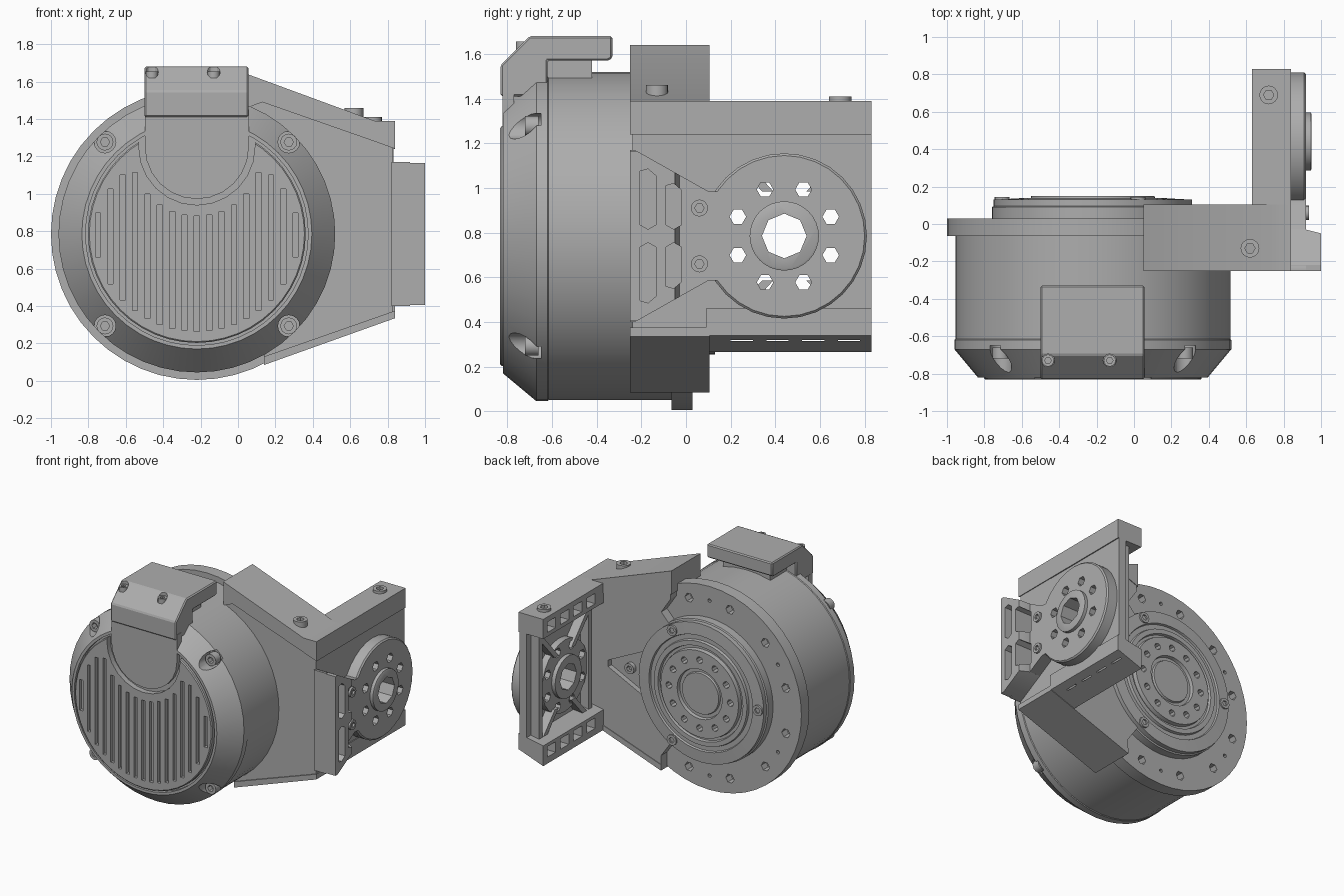
import bpy, bmesh
from math import sin, cos, pi, radians
from mathutils import Vector

if "Cube" in bpy.data.objects:
    bpy.data.objects.remove(bpy.data.objects["Cube"])

grey = bpy.data.materials.new("machined grey")
grey.use_nodes = True
grey.diffuse_color = (0.42, 0.42, 0.42, 1)
grey.node_tree.nodes["Principled BSDF"].inputs["Base Color"].default_value = grey.diffuse_color

CX, CZ = -0.22, 0.785          # motor axis, along y
HY = 0.44                      # output hub axis, along x


def place(axis, a, b, t):
    """Point from two in-plane coordinates and a depth along the axis."""
    return {"x": (t, a, b), "y": (a, t, b), "z": (a, b, t)}[axis]


def finish(name, bm, angle=30):
    bmesh.ops.recalc_face_normals(bm, faces=bm.faces)
    mesh = bpy.data.meshes.new(name)
    bm.to_mesh(mesh)
    bm.free()
    mesh.materials.append(grey)
    ob = bpy.data.objects.new(name, mesh)
    bpy.context.collection.objects.link(ob)
    smooth(ob, angle)
    return ob


def smooth(ob, angle=30):
    bpy.ops.object.select_all(action="DESELECT")
    ob.select_set(True)
    bpy.context.view_layer.objects.active = ob
    bpy.ops.object.shade_smooth_by_angle(angle=radians(angle))


def loft(bm, rings):
    """Skin a list of closed rings and cap both ends."""
    vs = [[bm.verts.new(p) for p in ring] for ring in rings]
    n = len(vs[0])
    for r0, r1 in zip(vs, vs[1:]):
        for i in range(n):
            bm.faces.new((r0[i], r0[(i + 1) % n], r1[(i + 1) % n], r1[i]))
    bm.faces.new(vs[0])
    bm.faces.new(vs[-1])


def add_lathe(bm, profile, c, axis="y", n=48):
    loft(bm, [[place(axis, c[0] + r * cos(2 * pi * i / n), c[1] + r * sin(2 * pi * i / n), t)
               for i in range(n)] for r, t in profile])


def add_prism(bm, pts, lo, hi, axis="y"):
    loft(bm, [[place(axis, a, b, t) for a, b in pts] for t in (lo, hi)])


def lathe(name, profile, c, axis="y", n=48):
    bm = bmesh.new()
    add_lathe(bm, profile, c, axis, n)
    return finish(name, bm)


def prism(name, pts, lo, hi, axis="y"):
    bm = bmesh.new()
    add_prism(bm, pts, lo, hi, axis)
    return finish(name, bm)


def rect(a0, a1, b0, b1):
    return [(a0, b0), (a1, b0), (a1, b1), (a0, b1)]


def polar(c, r, deg):
    return (c[0] + r * cos(radians(deg)), c[1] + r * sin(radians(deg)))


def bevel(ob, width):
    mod = ob.modifiers.new("edge", "BEVEL")
    mod.width, mod.segments = width, 1
    apply(ob, mod)


def apply(ob, mod):
    bpy.context.view_layer.objects.active = ob
    bpy.ops.object.modifier_apply(modifier=mod.name)


def cut(ob, build):
    """Subtract everything that build(bm) makes."""
    bm = bmesh.new()
    build(bm)
    tool = finish("cutter", bm)
    tool.hide_render = True
    mod = ob.modifiers.new("cut", "BOOLEAN")
    mod.operation, mod.object, mod.solver = "DIFFERENCE", tool, "EXACT"
    apply(ob, mod)
    bpy.data.objects.remove(tool)
    smooth(ob)


def screw(name, c, axis, base, top, r=0.045):
    """Round head with a hexagonal socket."""
    ob = lathe(name, [(r, base), (r, top)], c, axis, 16)
    mid = base + (top - base) * 0.3
    cut(ob, lambda bm: add_lathe(bm, [(r * .55, mid), (r * .55, 2 * top - mid)], c, axis, 6))


M, H = (CX, CZ), (HY, CZ)
corners = [polar(M, 0.695, a) for a in (45, 135, 225, 315)]

# Motor housing with a chamfered front and screw pockets
body = lathe("motor_housing", [(.595, -.79), (.595, -.82), (.615, -.82), (.74, -.67),
                               (.74, -.62), (.735, -.615), (.735, -.05)], M)
cut(body, lambda bm: [add_lathe(bm, [(.058, -.9), (.058, -.65)], c, "y", 16) for c in corners])
for c in corners:
    screw("housing_screw", c, "y", -.66, -.72)

# Ventilated front cover, cut away around the connector tongue
TC = (CX, 1.25)


def tongue_shape(r, top):
    return [(CX + r, top), (CX - r, top)] + [polar(TC, r, 180 + 15 * i) for i in range(13)]


def cover_cuts(bm):
    add_prism(bm, tongue_shape(.31, 1.6), -.9, -.7)
    for i in range(-8, 9):
        dx = i * 0.066
        half = (.55 ** 2 - dx ** 2) ** .5 - .03
        top = CZ + half * .9
        if abs(dx) < .34:
            top = min(top, 1.25 - (max(.35 ** 2 - dx ** 2, 0)) ** .5 - .02)
        add_prism(bm, rect(CX + dx - .014, CX + dx + .014, CZ - half, top), -.9, -.805)


cover = lathe("vent_cover", [(.582, -.78), (.582, -.825), (.575, -.832)], M)
cut(cover, cover_cuts)
prism("connector_tongue", tongue_shape(.278, 1.45), -.822, -.77)

# Connector cap over the top front of the housing
cap = prism("connector_cap", [(-.83, 1.41), (-.83, 1.55), (-.70, 1.68), (-.33, 1.68), (-.33, 1.58),
                              (-.35, 1.57), (-.62, 1.57), (-.62, 1.46), (-.69, 1.41)], -.5, .055, "x")
bevel(cap, .008)
prism("cap_foot", rect(CX - .2, CX + .2, 1.45, 1.58), -.62, -.42)
for x in (-.46, -.13):
    cut(cap, lambda bm: add_lathe(bm, [(.035, 1.62), (.035, 1.75)], (x, -.73), "z", 12))
    screw("cap_screw", (x, -.73), "z", 1.60, 1.655, .032)

# Rear mounting flange with alternating large and small holes
flange = lathe("mounting_flange", [(.78, -.065), (.78, .03)], M)


def flange_holes(bm):
    for i in range(12):
        add_lathe(bm, [(.035, -.03), (.035, .1)], polar(M, .67, 30 * i + 15), "y", 6)
        if i % 2:
            add_lathe(bm, [(.014, -.03), (.014, .1)], polar(M, .67, 30 * i), "y", 8)


cut(flange, flange_holes)

# Stepped output rotor with grooves and bolt circle
rotor = lathe("output_rotor", [(.54, 0), (.54, .09), (.53, .095), (.53, .13), (.44, .135), (.435, .12),
                               (.40, .12), (.395, .14), (.36, .14), (.355, .12), (.335, .12), (.33, .15),
                               (.19, .15), (.185, .125), (.16, .125), (.155, .14)], M)
cut(rotor, lambda bm: [add_lathe(bm, [(.026, .09), (.026, .2)], polar(M, .26, 30 * i), "y", 8)
                       for i in range(12)])
for a in (60, 180, 300):
    screw("rotor_screw", polar(M, .485, a), "y", .12, .145, .04)

# Bracket beside the motor
side = prism("bracket_web", [(.06, 1.62), (.73, 1.375), (.83, 1.375), (.83, .34), (.14, .09),
                             (.14, .2), (0, .4), (0, 1.15), (.14, 1.3), (.06, 1.42)], -.24, .1)
cut(side, lambda bm: add_prism(bm, [(.2, 1.0), (.59, .81), (.59, .76), (.2, .57)], .06, .2))
screw("web_screw", (.42, CZ), "y", .05, .09, .04)
prism("bracket_top_rail", [(.05, 1.64), (.73, 1.39), (.84, 1.39), (.84, 1.24), (.73, 1.28),
                           (.13, 1.49), (.05, 1.46)], -.25, .105)
prism("bracket_bottom_rail", [(.14, .085), (.84, .335), (.84, .375), (.14, .13)], -.25, .105)

# Arm reaching back: outer skin, pocketed rails and stiffening ribs
skin = prism("arm_skin", rect(.09, .83, .34, 1.30), .77, .832, "x")
pockets = [.2 + .16 * i for i in range(4)]
for name, pts, z in (("arm_top_rail", [(.63, 1.39), (.84, 1.39), (.84, 1.24), (.63, 1.24)], 1.31),
                     ("arm_bottom_rail", [(.63, .265), (.84, .34), (.84, .46), (.63, .42)], .355)):
    rail = prism(name, pts, .09, .83)
    cut(rail, lambda bm: [add_prism(bm, rect(y, y + .1, z - .04, z + .04), .5, .78, "x") for y in pockets])
for y in (.14, .74):
    prism("arm_rib", rect(y, y + .04, .4, 1.26), .70, .78, "x")
for s in (1, -1):
    for a, b in (((.16, .4), (.34, .2)), ((.72, .4), (.54, .2))):
        prism("diagonal_rib", [(a[0], CZ + s * a[1]), (a[0] + .05, CZ + s * a[1]),
                               (b[0] + .05, CZ + s * b[1]), (b[0], CZ + s * b[1])], .70, .78, "x")

# Bearing disc, hub and inner boss, all drilled through
def hub_holes(bm):
    add_lathe(bm, [(.1, .5), (.1, 1.1)], H, "x", 8)
    for i in range(8):
        add_lathe(bm, [(.037, .5), (.037, 1.1)], polar(H, .225, 45 * i + 22.5), "x", 6)


disc = lathe("bearing_disc", [(.37, .82), (.37, .91), (.36, .92), (.155, .92), (.155, .945), (.145, .95)],
             H, "x", 32)
boss = lathe("inner_boss", [(.275, .79), (.275, .72), (.16, .72), (.16, .69)], H, "x", 24)
for ob in (skin, disc, boss):
    cut(ob, hub_holes)

# Tapered link plate and slotted front block
link = prism("link_plate", [(-.25, 1.17), (-.23, 1.17), (.1, .985), (.16, .985),
                            (.16, .585), (.1, .585), (-.23, .4), (-.25, .4)], .82, .92, "x")
block = prism("front_block", [(.82, -.25), (1, -.25), (1, -.05), (.92, -.03), (.82, -.03)], .405, 1.165, "z")


def link_slots(bm):
    for y0, y1, h in ((-.205, -.135, .30), (-.09, -.02, .235)):
        for s in (1, -1):
            z0, z1, m = CZ + s * .03, CZ + s * h, (y0 + y1) / 2
            add_prism(bm, [(y0, z0 + s * .02), (m, z0), (y1, z0 + s * .02),
                           (y1, z1 - s * .03), (m, z1), (y0, z1 - s * .01)], .86, 1.1, "x")


def block_taper(bm):
    for s in (1, -1):
        add_prism(bm, [(-.23, CZ + s * .386), (.1, CZ + s * .2), (.1, CZ + s * .6),
                       (-.23, CZ + s * .6)], .8, 1.1, "x")


cut(block, block_taper)
for ob in (link, block):
    cut(ob, link_slots)
for s in (1, -1):
    screw("link_screw", (.06, CZ + s * .125), "x", .91, .935, .038)

# Screws on top of the bracket
screw("arm_top_screw", (.72, .69), "z", 1.36, 1.41, .05)
screw("bracket_top_screw", (.62, -.13), "z", 1.39, 1.46, .05)
